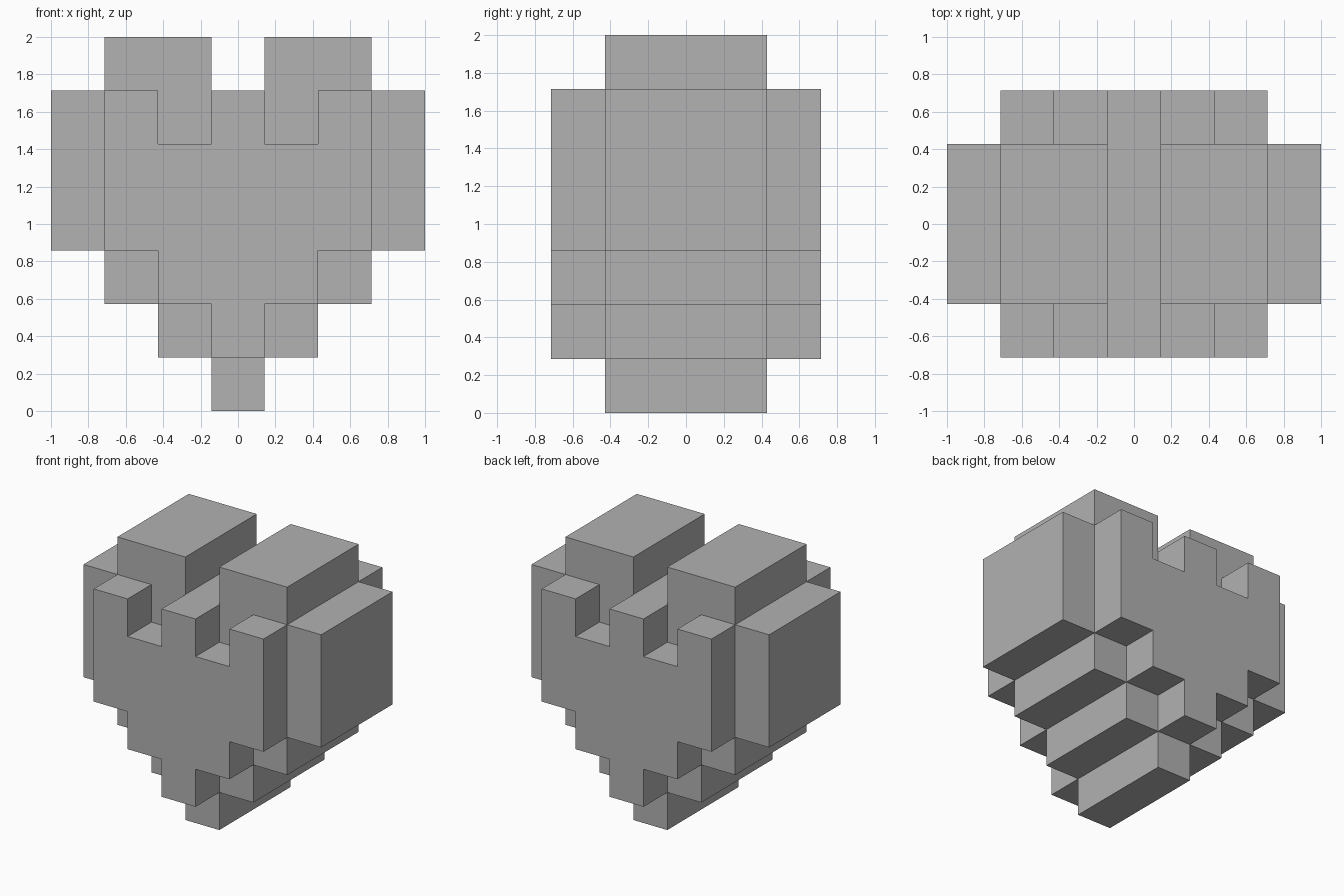
import bpy
import bmesh
from mathutils import Vector

cube = bpy.data.objects.get("Cube")
if cube:
    bpy.data.objects.remove(cube, do_unlink=True)

# Plain grey material
grey = bpy.data.materials.new("plain grey")
grey.use_nodes = True
colour = (0.445, 0.445, 0.445, 1)
grey.diffuse_color = colour
grey.node_tree.nodes["Principled BSDF"].inputs["Base Color"].default_value = colour

UNIT = 2 / 7

# Thick middle of the heart, rows from top to bottom
CORE = [".##.##.",
        "#######",
        "#######",
        "#######",
        ".#####.",
        "..###..",
        "...#..."]

# Smaller heart-shaped layer on the front and the back
COVER = [".......",
         ".#.#.#.",
         ".#####.",
         ".#####.",
         "..###..",
         "...#...",
         "......."]


def cells(rows, layers):
    return {(x, y, len(rows) - 1 - r)
            for r, row in enumerate(rows)
            for x, mark in enumerate(row) if mark == "#"
            for y in layers}


def block_mesh(filled):
    """Skin a set of grid cells, keeping only exposed faces."""
    bm = bmesh.new()
    origin = Vector((-3.5, -2.5, 0))
    for cell in sorted(filled):
        centre = Vector(cell) + Vector((0.5, 0.5, 0.5)) + origin
        for axis in range(3):
            for sign in (-1, 1):
                step = [0, 0, 0]
                step[axis] = sign
                if tuple(c + s for c, s in zip(cell, step)) in filled:
                    continue
                normal = Vector(step) / 2
                side = Vector([float(i == (axis + 1) % 3) for i in range(3)]) / 2
                up = Vector(step).cross(side)
                corners = (-side - up, side - up, side + up, up - side)
                bm.faces.new([bm.verts.new((centre + normal + c) * UNIT)
                              for c in corners])
    bmesh.ops.remove_doubles(bm, verts=bm.verts, dist=0.001)
    bmesh.ops.dissolve_limit(bm, angle_limit=0.01, verts=bm.verts, edges=bm.edges)
    return bm


# Blocky heart
bm = block_mesh(cells(CORE, (1, 2, 3)) | cells(COVER, (0, 4)))
mesh = bpy.data.meshes.new("block_heart")
bm.to_mesh(mesh)
bm.free()
mesh.materials.append(grey)
heart = bpy.data.objects.new("block_heart", mesh)
bpy.context.collection.objects.link(heart)
